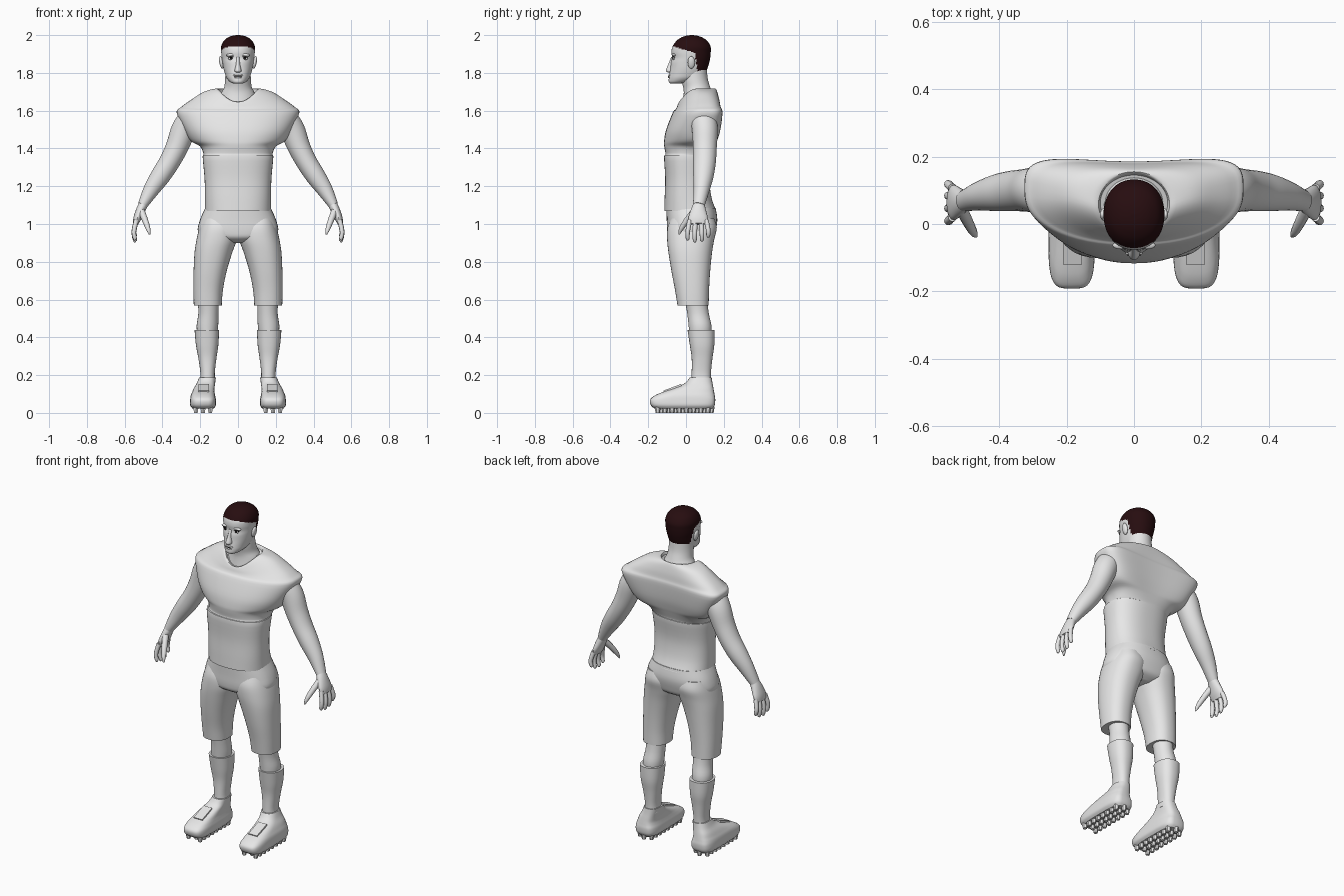
import bpy, bmesh, math
from mathutils import Vector, Matrix

cube = bpy.data.objects.get("Cube")
if cube:
    bpy.data.objects.remove(cube, do_unlink=True)


def material(name, colour):
    mat = bpy.data.materials.new(name)
    mat.use_nodes = True
    mat.diffuse_color = (*colour, 1)
    mat.node_tree.nodes["Principled BSDF"].inputs["Base Color"].default_value = (*colour, 1)
    return mat


grey = material("light grey", (.8, .8, .8))
brown = material("dark brown hair", (.02, .004, .005))
white = material("eye white", (.85, .85, .85))
black = material("eye black", (.01, .008, .008))


def finish(name, bm, mat, angle=40):
    bmesh.ops.recalc_face_normals(bm, faces=bm.faces)
    mesh = bpy.data.meshes.new(name)
    bm.to_mesh(mesh)
    bm.free()
    mesh.materials.append(mat)
    mesh.shade_smooth()
    mesh.set_sharp_from_angle(angle=math.radians(angle))
    obj = bpy.data.objects.new(name, mesh)
    bpy.context.collection.objects.link(obj)
    return obj


def smooth_rows(rows, steps):
    """Catmull-Rom interpolation between rows of numbers."""
    out = []
    for i in range(len(rows) - 1):
        a, b, c, d = (rows[min(max(i + k, 0), len(rows) - 1)] for k in (-1, 0, 1, 2))
        for j in range(steps):
            t = j / steps
            out.append([q + t / 2 * (r - p + t * (2*p - 5*q + 4*r - s + t * (3*(q - r) + s - p)))
                        for p, q, r, s in zip(a, b, c, d)])
    return out + [list(rows[-1])]


def skin_rings(name, rings, mat=grey):
    bm = bmesh.new()
    loops = [[bm.verts.new(p) for p in ring] for ring in rings]
    n = len(loops[0])
    for low, high in zip(loops, loops[1:]):
        for k in range(n):
            bm.faces.new((low[k], low[(k + 1) % n], high[(k + 1) % n], high[k]))
    bm.faces.new(loops[0][::-1])
    bm.faces.new(loops[-1])
    return finish(name, bm, mat)


def stack(name, rows, side=1, sides=40, steps=4, power=2, mat=grey):
    """Level rings: height, inner x, outer x, front y, back y, (power, bend, dip)."""
    rings = []
    for row in smooth_rows([tuple(r) + (power, 0, 0)[len(r) - 5:] for r in rows], steps):
        z, x0, x1, y0, y1, p, bend, dip = row
        ring = []
        for k in range(sides):
            a = math.tau * k / sides
            u, v = (math.copysign(abs(f) ** (2 / p), f) for f in (math.cos(a), math.sin(a)))
            ring.append((side * ((x0 + x1) / 2 + (x1 - x0) / 2 * u),
                         (y0 + y1) / 2 + (y1 - y0) / 2 * v + bend * u * u,
                         z - dip * max(0, -v) ** 2))
        rings.append(ring)
    return skin_rings(name, rings, mat)


def body(name, rows, **opts):
    """Symmetric stack: height, half width, front y, back y, extras."""
    return stack(name, [(r[0], -r[1], r[1], *r[2:]) for r in rows], **opts)


def limb(name, rows, side, sides=20, steps=4):
    """Tube along a path: x, y, z, depth radius, width radius."""
    rows = smooth_rows(rows, steps)
    rings = []
    for i, (x, y, z, ry, rw) in enumerate(rows):
        t = Vector(rows[min(i + 1, len(rows) - 1)][:3]) - Vector(rows[max(i - 1, 0)][:3])
        across = t.cross(Vector((0, 1, 0))).normalized()
        depth = across.cross(t).normalized()
        ring = []
        for k in range(sides):
            a = math.tau * k / sides
            p = Vector((x, y, z)) + depth * ry * math.cos(a) + across * rw * math.sin(a)
            ring.append((side * p.x, p.y, p.z))
        rings.append(ring)
    return skin_rings(name, rings)


def ball(name, place, size, mat=grey, tilt=0):
    bm = bmesh.new()
    bmesh.ops.create_uvsphere(bm, u_segments=20, v_segments=12, radius=1)
    bm.transform(Matrix.Translation(place) @ Matrix.Rotation(tilt, 4, "Y") @ Matrix.Diagonal((*size, 1)))
    return finish(name, bm, mat, 180)


# Shirt: waist, chest ledge, wide shoulders and dipped collar
body("shirt", [
    (1.07, .176, -.115, .16, 2.4, 0, 0), (1.14, .175, -.113, .135, 2.4, 0, 0),
    (1.24, .177, -.11, .125, 2.4, 0, 0), (1.355, .187, -.116, .14, 2.4, 0, 0),
    (1.368, .182, -.108, .136, 2.4, .01, 0), (1.41, .2, -.115, .15, 2.5, .03, 0),
    (1.44, .25, -.116, .16, 2.7, .05, 0), (1.5, .285, -.105, .175, 3, .05, 0),
    (1.59, .325, -.07, .185, 3, .05, 0), (1.62, .3, -.055, .18, 2.8, .04, .012),
    (1.66, .245, -.048, .175, 2.6, .03, .04), (1.7, .18, -.042, .165, 2.3, .02, .063),
    (1.717, .113, -.035, .155, 2, 0, .07), (1.7, .1, -.02, .145, 2, 0, .06)], sides=64)

# Shorts: hips, then one leg on each side below
body("shorts_hips", [
    (.9, .05, -.05, .1), (.925, .17, -.09, .14), (.96, .212, -.1, .155),
    (1.02, .202, -.102, .166), (1.085, .174, -.105, .157)], power=2.4)

# Neck and head
body("neck", [(1.63, .11, -.02, .15), (1.69, .09, -.012, .14), (1.725, .073, -.015, .128),
              (1.77, .068, -.025, .115), (1.83, .066, -.02, .11)])
head = body("head", [
    (1.743, .022, -.082, -.04), (1.752, .042, -.091, .02), (1.772, .06, -.091, .075),
    (1.795, .069, -.088, .1), (1.825, .077, -.083, .114), (1.855, .082, -.08, .123),
    (1.88, .086, -.074, .128), (1.91, .089, -.077, .131), (1.94, .089, -.071, .13),
    (1.97, .075, -.05, .112), (1.988, .052, -.024, .085), (1.997, .028, .002, .058),
    (2, .005, .027, .033)], sides=64, steps=6, power=2.15)

# Hair: head faces above the hairline and behind the ears
head.data.materials.append(brown)
for face in head.data.polygons:
    x, y, z = face.center
    crown = z > 1.92 - .3 * y
    nape = z > 1.79 and y > .05 + (1.9 - z) * .1
    face.material_index = int(crown or nape)

# Face
body("nose", [(1.803, .012, -.098, -.06), (1.812, .018, -.107, -.06), (1.845, .011, -.094, -.06),
              (1.885, .009, -.078, -.05)], sides=20)
ball("upper_lip", (0, -.086, 1.788), (.026, .008, .005))
ball("lower_lip", (0, -.087, 1.777), (.022, .008, .006))
ball("mouth_line", (0, -.092, 1.7825), (.022, .0025, .0015), black)

for side, label in ((1, "left"), (-1, "right")):
    ball(label + "_eye", (side * .036, -.064, 1.876), (.016, .007, .0075), white)
    ball(label + "_iris", (side * .036, -.0695, 1.877), (.0075, .003, .0065), black)
    ball(label + "_upper_lid", (side * .036, -.065, 1.884), (.018, .008, .0025), black, side * .1)
    ball(label + "_brow", (side * .038, -.063, 1.895), (.026, .012, .008), grey, side * .1)
    ball(label + "_ear", (side * .088, .028, 1.855), (.011, .019, .034), grey, side * .2)

    # Arm and hand
    limb(label + "_arm", [
        (.2, .08, 1.6, .05, .05), (.25, .09, 1.56, .067, .06), (.287, .1, 1.5, .068, .066),
        (.322, .1, 1.41, .063, .06), (.362, .098, 1.33, .06, .055), (.41, .092, 1.255, .054, .052),
        (.46, .082, 1.18, .042, .042), (.505, .068, 1.1, .031, .026)], side, sides=32)
    limb(label + "_palm", [
        (.498, .07, 1.11, .028, .024), (.515, .066, 1.075, .04, .024),
        (.533, .064, 1.03, .052, .021), (.543, .064, 1, .046, .014)], side)
    for finger, y, drop in (("index", .02, .09), ("middle", .05, .1),
                            ("ring", .08, .095), ("little", .107, .075)):
        lean = (y - .064) * .25
        limb(f"{label}_{finger}_finger", [
            (.538, y, 1.02, .013, .013), (.551, y + lean, 1.005 - drop / 2, .012, .012),
            (.545, y + lean, 1.012 - drop, .01, .01), (.541, y + lean, 1.005 - drop, .003, .003)],
            side, sides=12)
    limb(label + "_thumb", [
        (.512, .045, 1.07, .018, .018), (.492, .005, 1.02, .016, .016),
        (.476, -.025, .975, .012, .012), (.468, -.037, .945, .004, .004)], side, sides=12)

    # Leg, from shorts down to the shoe
    stack(label + "_shorts_leg", [
        (.568, .086, .234, -.045, .12), (.65, .08, .236, -.058, .122),
        (.75, .06, .235, -.077, .128), (.85, .03, .23, -.093, .138),
        (.92, .005, .219, -.1, .15), (.98, .002, .205, -.098, .163),
        (1.03, .02, .19, -.08, .15)], side, power=2.3)
    stack(label + "_knee", [
        (.4, .115, .213, .02, .132), (.46, .105, .219, .014, .135),
        (.53, .104, .21, .006, .12), (.62, .1, .215, -.01, .11)], side)
    stack(label + "_sock", [
        (.16, .12, .202, .028, .132), (.21, .123, .199, .03, .132), (.29, .114, .21, .03, .14),
        (.36, .104, .223, .02, .15), (.44, .1, .23, .008, .152)], side, power=2.3)

    # Shoe with raised tongue frame and studs
    stack(label + "_shoe", [
        (.022, .13, .24, -.165, .14, 4, 0, 0), (.04, .117, .253, -.186, .152, 4, 0, 0),
        (.07, .117, .253, -.19, .155, 4, 0, 0), (.092, .121, .25, -.165, .152, 3.5, 0, 0),
        (.11, .124, .243, -.125, .149, 3.2, 0, 0), (.132, .124, .233, -.062, .145, 3, 0, 0),
        (.158, .121, .218, -.005, .14, 2.6, 0, 0), (.188, .117, .206, .02, .136, 2.3, 0, 0)],
        side)
    bm = bmesh.new()
    bmesh.ops.create_cube(bm, size=1)
    bm.transform(Matrix.Translation((side * .182, -.07, .126)) @ Matrix.Rotation(.36, 4, "X")
                 @ Matrix.Diagonal((.056, .1, .02, 1)))
    top = max(bm.faces, key=lambda f: f.calc_center_median().z)
    bmesh.ops.inset_individual(bm, faces=[top], thickness=.01)
    bmesh.ops.translate(bm, verts=top.verts, vec=(0, 0, -.005))
    finish(label + "_shoe_tongue", bm, grey)

    bm = bmesh.new()
    for row in range(8):
        for col in (-1, 0, 1):
            y = -.15 + row * .038 + .019 * (col == 0)
            spot = Matrix.Translation((side * (.185 + col * .038), y, .015))
            bmesh.ops.create_cone(bm, cap_ends=True, segments=6, radius1=.011,
                                  radius2=.016, depth=.03, matrix=spot)
    finish(label + "_shoe_studs", bm, grey)
